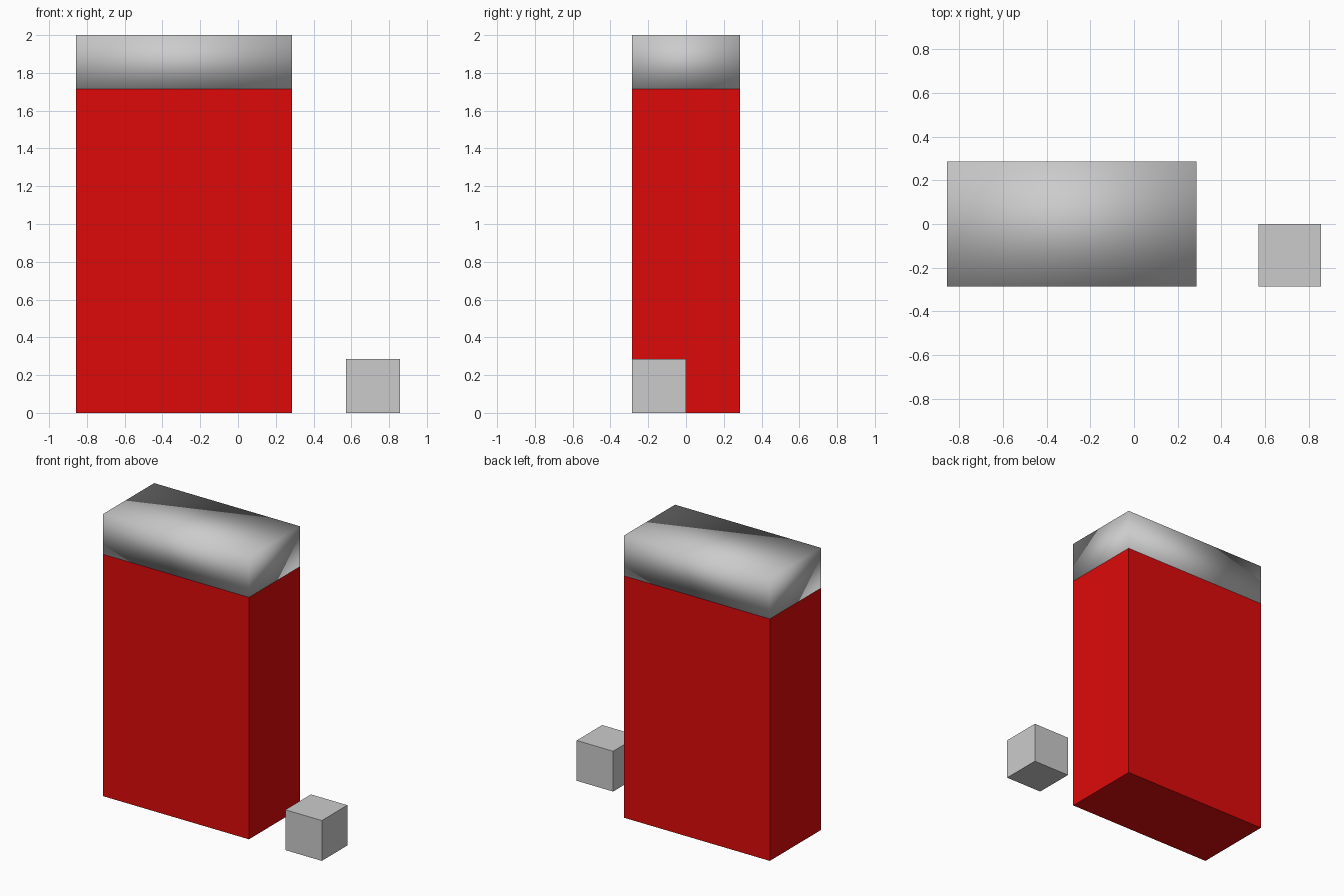
import bpy

if "Cube" in bpy.data.objects:
    bpy.data.objects.remove(bpy.data.objects["Cube"])

U = 2 / 7  # one module: the whole model is 7 modules tall


def box(name, lo, hi, smooth=False, color=None):
    """Axis-aligned box between two corners given in modules."""
    center = [(a + b) / 2 * U for a, b in zip(lo, hi)]
    size = [(b - a) * U for a, b in zip(lo, hi)]
    bpy.ops.mesh.primitive_cube_add(size=1, location=center)
    ob = bpy.context.object
    ob.name = name
    ob.scale = size
    bpy.ops.object.transform_apply(location=False, rotation=False, scale=True)
    if smooth:
        bpy.ops.object.shade_smooth()
    if color:
        mat = bpy.data.materials.new(name + "_paint")
        mat.diffuse_color = color
        mat.use_nodes = True
        mat.node_tree.nodes["Principled BSDF"].inputs["Base Color"].default_value = mat.diffuse_color
        ob.data.materials.append(mat)
    return ob


# Tall red body
box("body", (-3, -1, 0), (1, 1, 6), color=(0.73, 0.003, 0.003, 1))

# Grey cap, smooth shaded across its corners
box("cap", (-3, -1, 6), (1, 1, 7), smooth=True)

# Small separate cube on the ground
box("small_cube", (2, -1, 0), (3, 0, 1))
